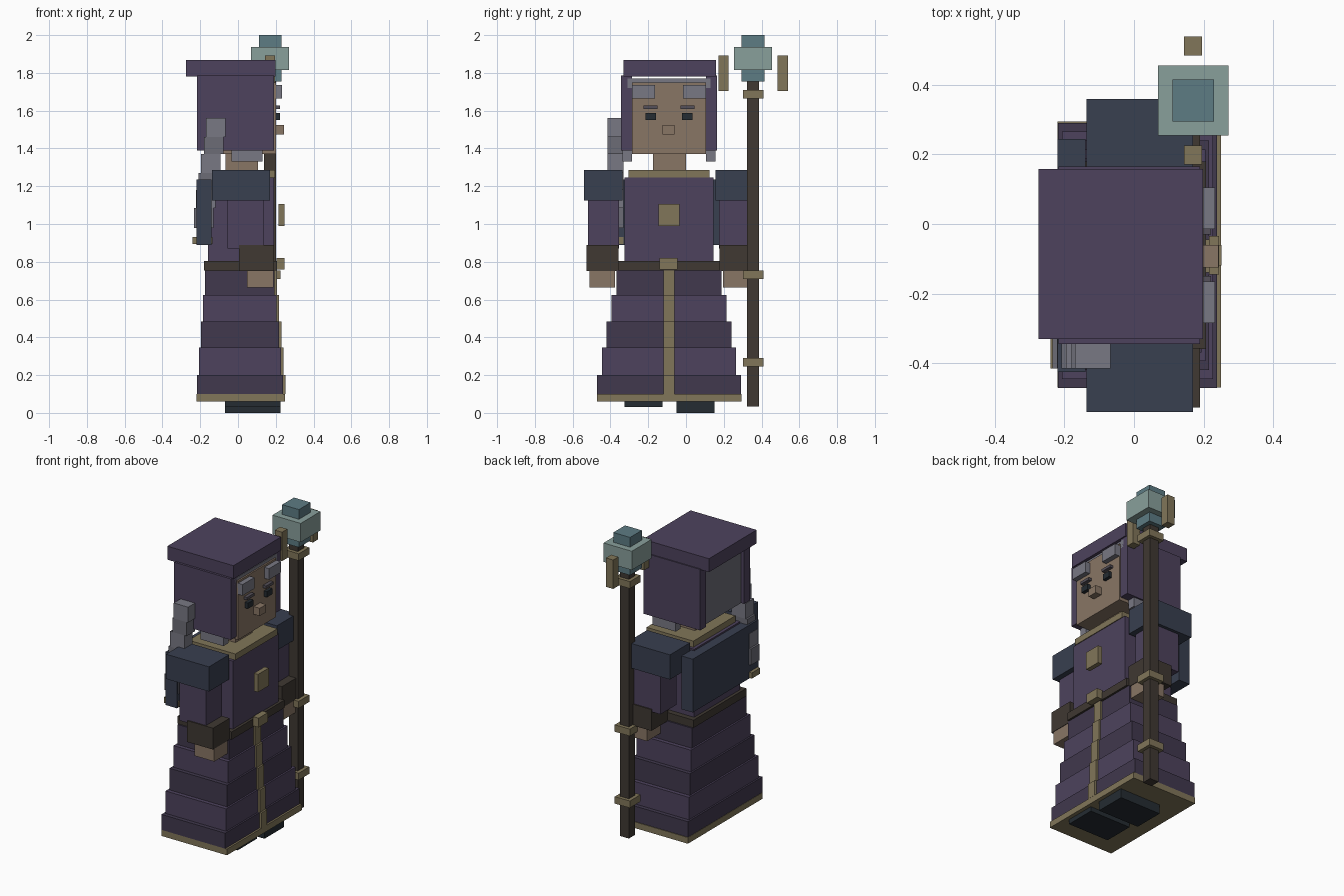
import bpy

MATS = {}
COLORS = {
    "purple": (0.075, 0.055, 0.11), "plum": (0.052, 0.04, 0.075),
    "navy": (0.04, 0.05, 0.08), "gold": (0.22, 0.18, 0.10),
    "leather": (0.05, 0.04, 0.032), "skin": (0.25, 0.18, 0.13),
    "hair": (0.19, 0.19, 0.23), "hair_dark": (0.15, 0.15, 0.18),
    "black": (0.018, 0.025, 0.032), "glow": (0.25, 0.35, 0.33),
    "teal": (0.11, 0.20, 0.23), "brow": (0.09, 0.08, 0.10),
}
CY = -0.09  # the figure's own symmetry plane in y


def box(name, color, x, y, z):
    """Axis-aligned box from (min, max) ranges."""
    lo, hi = zip(x, y, z)
    bpy.ops.mesh.primitive_cube_add(size=1, location=[(a + b) / 2 for a, b in zip(lo, hi)])
    ob = bpy.context.object
    ob.name = name
    ob.scale = [b - a for a, b in zip(lo, hi)]
    bpy.ops.object.transform_apply(location=False, rotation=False, scale=True)
    if color not in MATS:
        MATS[color] = bpy.data.materials.new(color)
        MATS[color].diffuse_color = (*COLORS[color], 1)
    ob.data.materials.append(MATS[color])
    return ob


def pair(name, color, x, y, z):
    """Box on the -y side plus its mirror across the figure's centre."""
    box(name + "_right", color, x, y, z)
    box(name + "_left", color, x, (2 * CY - y[1], 2 * CY - y[0]), z)


# Feet, one slightly raised
box("right_foot", "black", (-0.07, 0.225), (-0.325, -0.125), (0.03, 0.08))
box("left_foot", "black", (-0.07, 0.225), (-0.05, 0.15), (0, 0.08))

# Robe skirt: hem, stepped tiers and the front trim on each tier
box("hem_trim", "gold", (-0.22, 0.25), (-0.47, 0.295), (0.06, 0.10))
tier_z = [0.10, 0.20, 0.345, 0.485, 0.625, 0.755]
for i in range(5):
    z = (tier_z[i], tier_z[i + 1])
    front, half = 0.238 - 0.011 * i, 0.381 - 0.0255 * i
    box(f"skirt_tier_{i + 1}", ("plum", "purple")[i % 2],
        (-0.218 + 0.011 * i, front), (CY - half, CY + half), z)
    box(f"front_trim_{i + 1}", "gold", (front - 0.02, front + 0.013), (-0.12, -0.06), z)

# Belt, torso, collar
box("belt", "leather", (-0.18, 0.207), (-0.36, 0.18), (0.755, 0.805))
box("buckle", "gold", (0.205, 0.245), (-0.14, -0.045), (0.76, 0.82))
box("torso", "purple", (-0.16, 0.19), (-0.325, 0.145), (0.805, 1.245))
box("collar", "gold", (-0.14, 0.195), (-0.305, 0.125), (1.245, 1.285))
box("chest_emblem", "gold", (0.215, 0.245), (-0.145, -0.035), (0.99, 1.105))
box("back_cape", "navy", (-0.22, -0.14), (-0.425, 0.245), (0.89, 1.235))

# Arms
pair("shoulder", "navy", (-0.137, 0.17), (-0.54, -0.335), (1.125, 1.285))
pair("sleeve", "purple", (-0.055, 0.135), (-0.52, -0.355), (0.87, 1.13))
pair("cuff", "leather", (0.005, 0.19), (-0.527, -0.357), (0.75, 0.888))
pair("hand", "skin", (0.047, 0.187), (-0.51, -0.375), (0.665, 0.76))

# Head and face
box("neck", "skin", (-0.065, 0.105), (-0.175, 0), (1.28, 1.375))
box("head", "skin", (-0.11, 0.2), (-0.285, 0.105), (1.37, 1.75))
box("nose", "skin", (0.195, 0.243), (-0.125, -0.06), (1.475, 1.525))
pair("eye", "black", (0.195, 0.222), (-0.215, -0.16), (1.55, 1.587))
pair("eyebrow", "brow", (0.195, 0.222), (-0.225, -0.15), (1.61, 1.627))

# Hair
box("hair_top", "hair", (-0.19, 0.19), (-0.31, 0.13), (1.72, 1.77))
box("hair_back", "hair_dark", (-0.195, -0.11), (-0.29, 0.11), (1.39, 1.77))
pair("forelock", "hair", (0.195, 0.233), (-0.285, -0.165), (1.665, 1.737))
pair("side_lock", "hair", (-0.035, 0.13), (-0.335, -0.285), (1.33, 1.72))

# Hood
pair("hood_side", "purple", (-0.217, 0.19), (-0.345, -0.285), (1.39, 1.785))
box("hood_top", "purple", (-0.275, 0.198), (-0.33, 0.158), (1.78, 1.867))

# Braid hanging over the right side
braid_x = [-0.17, -0.18, -0.196, -0.208, -0.222, -0.234]
braid_z = [1.56, 1.46, 1.37, 1.27, 1.18, 1.085, 0.98]
for i, x in enumerate(braid_x):
    box(f"braid_{i + 1}", ("hair", "hair_dark")[i % 2],
        (x, x + 0.103), (-0.415, -0.33), (braid_z[i + 1], braid_z[i]))
box("braid_clasp", "gold", (-0.24, -0.135), (-0.415, -0.33), (0.895, 0.932))

# Staff with rings, crystal and prongs
SX, SY = 0.17, 0.355


def staff_block(name, color, half, z):
    box(name, color, (SX - half, SX + half), (SY - half, SY + half), z)


staff_block("staff_shaft", "leather", 0.032, (0.033, 1.755))
for i, z in enumerate((0.245, 0.71, 1.665)):
    staff_block(f"staff_ring_{i + 1}", "gold", 0.054, (z, z + 0.045))
staff_block("crystal_core", "teal", 0.06, (1.755, 2.0))
staff_block("crystal", "glow", 0.101, (1.815, 1.937))
for side in (-1, 1):
    y = SY + side * 0.157
    box(f"prong_{'left' if side > 0 else 'right'}", "gold",
        (SX - 0.026, SX + 0.026), (y - 0.027, y + 0.027), (1.705, 1.892))
